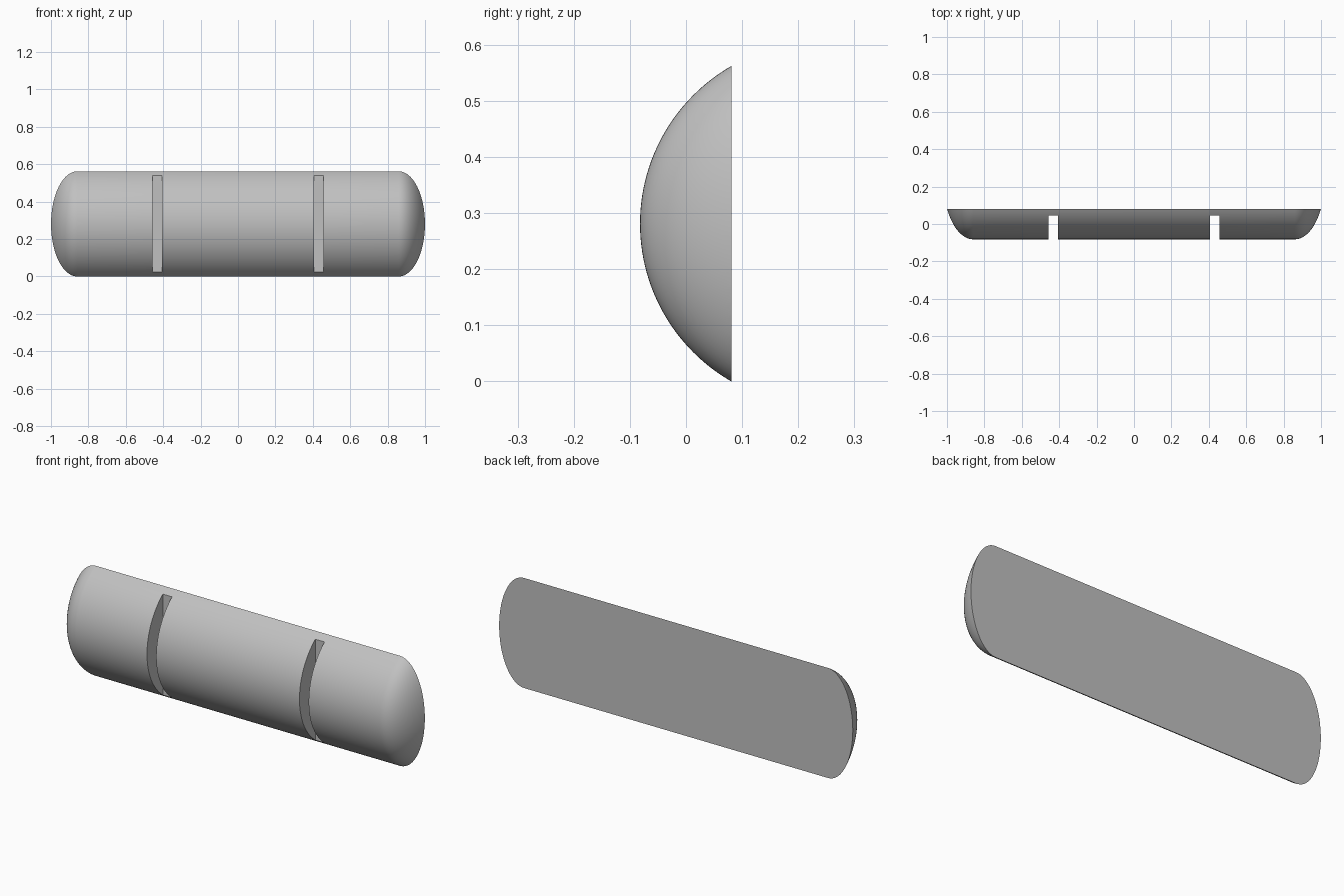
import bpy, bmesh
from math import sin, cos, pi, radians
from mathutils import Vector

if "Cube" in bpy.data.objects:
    bpy.data.objects.remove(bpy.data.objects["Cube"])

RADIUS = 0.324        # tank radius
HEAD = RADIUS / 2     # depth of each elliptical end
STRAIGHT = 0.859      # half length of the straight barrel
BACK = 0.081          # flat back plane
AXIS = Vector((0, BACK + 0.161, 0.281))

grey = bpy.data.materials.new("light_grey")
grey.use_nodes = True
colour = (0.53, 0.53, 0.53, 1)
grey.diffuse_color = colour
grey.node_tree.nodes["Principled BSDF"].inputs["Base Color"].default_value = colour


def make_object(name, bm):
    bmesh.ops.recalc_face_normals(bm, faces=bm.faces)
    mesh = bpy.data.meshes.new(name)
    bm.to_mesh(mesh)
    bm.free()
    mesh.materials.append(grey)
    obj = bpy.data.objects.new(name, mesh)
    bpy.context.collection.objects.link(obj)
    return obj


# Tank body: profile with elliptical heads, spun around the long axis
steps = 24
angles = [pi / 2 * i / steps for i in range(steps + 1)]
right_end = [(STRAIGHT + HEAD * cos(a), RADIUS * sin(a)) for a in angles]
profile = right_end + [(-x, r) for x, r in reversed(right_end)]

bm = bmesh.new()
verts = [bm.verts.new(AXIS + Vector((x, -r, 0))) for x, r in profile]
edges = [bm.edges.new(pair) for pair in zip(verts, verts[1:])]
bmesh.ops.spin(bm, geom=verts + edges, cent=AXIS, axis=(1, 0, 0),
               angle=2 * pi, steps=160, use_merge=True)
bmesh.ops.remove_doubles(bm, verts=bm.verts, dist=1e-5)

# Keep the front slice and close it with a flat back
cut = bmesh.ops.bisect_plane(bm, geom=bm.verts[:] + bm.edges[:] + bm.faces[:],
                             plane_co=(0, BACK, 0), plane_no=(0, 1, 0),
                             clear_outer=True)
rim = [e for e in cut["geom_cut"] if isinstance(e, bmesh.types.BMEdge)]
bmesh.ops.holes_fill(bm, edges=rim, sides=0)
body = make_object("tank_body", bm)

# Two strap slots with flat floors
bpy.context.view_layer.objects.active = body
for side, name in ((-1, "right_slot_cutter"), (1, "left_slot_cutter")):
    bm = bmesh.new()
    bmesh.ops.create_cube(bm, size=1)
    bmesh.ops.scale(bm, vec=(0.052, 0.4, 1), verts=bm.verts)
    bmesh.ops.translate(bm, vec=(side * 0.431, 0.046 - 0.2, AXIS.z), verts=bm.verts)
    cutter = make_object(name, bm)
    cutter.hide_render = True
    mod = body.modifiers.new(name, 'BOOLEAN')
    mod.operation = 'DIFFERENCE'
    mod.solver = 'EXACT'
    mod.object = cutter
    bpy.ops.object.modifier_apply(modifier=mod.name)
    bpy.data.objects.remove(cutter)

# Smooth shading with crisp slot and back edges
bpy.ops.object.select_all(action='DESELECT')
body.select_set(True)
bpy.ops.object.shade_smooth_by_angle(angle=radians(30))
